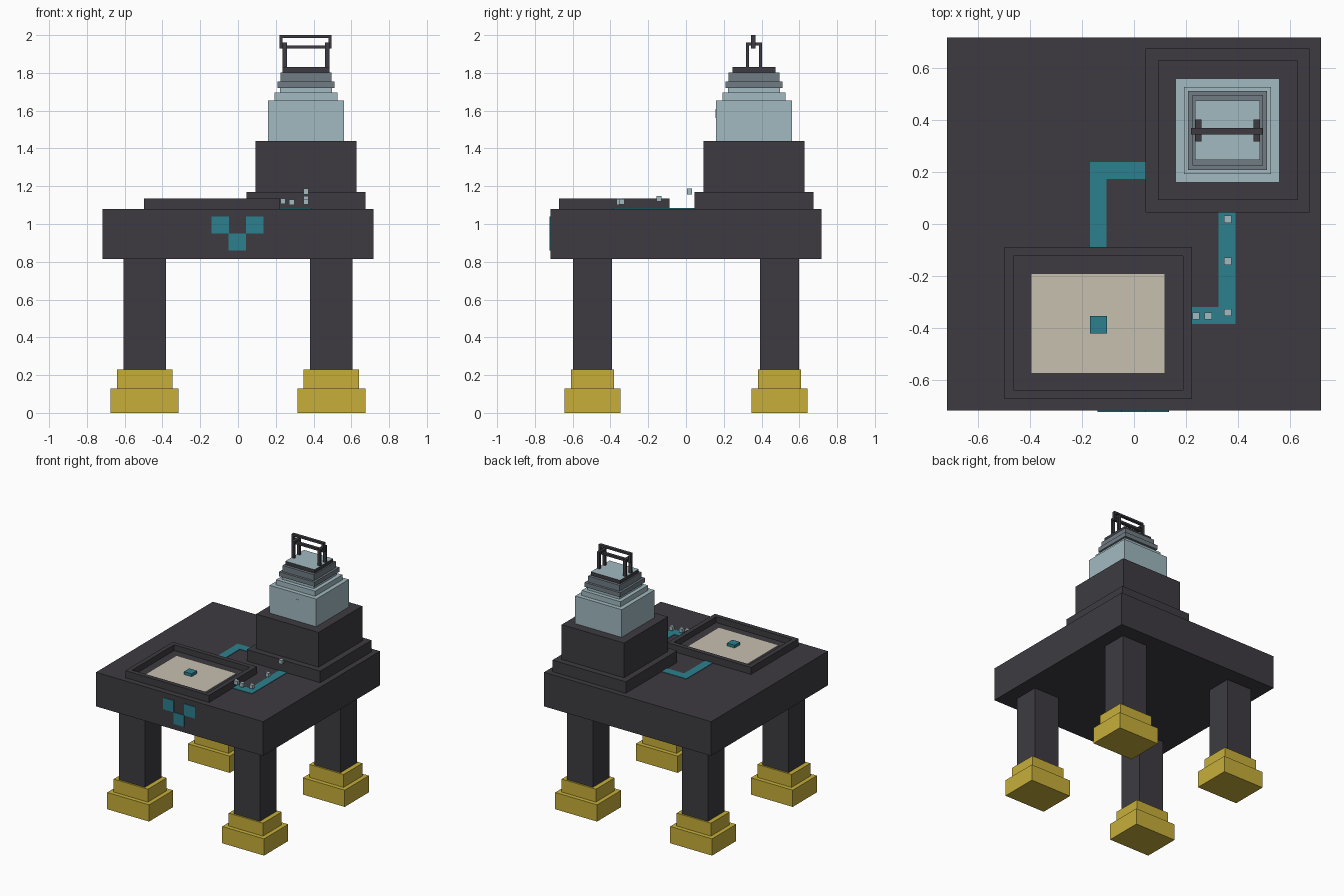
import bpy, bmesh
from mathutils import Vector

cube = bpy.data.objects.get("Cube")
if cube:
    bpy.data.objects.remove(cube, do_unlink=True)


def material(name, rgb):
    """Flat material from an sRGB triple (0-255)."""
    lin = [(c / 255 / 12.92) if c < 11 else ((c / 255 + 0.055) / 1.055) ** 2.4 for c in rgb]
    m = bpy.data.materials.new(name)
    m.use_nodes = True
    m.diffuse_color = (*lin, 1)
    m.node_tree.nodes["Principled BSDF"].inputs["Base Color"].default_value = (*lin, 1)
    return m


CHARCOAL = material("charcoal", (61, 59, 65))
TEAL = material("teal", (44, 128, 143))
PALE = material("pale_blue", (161, 186, 192))
SAND = material("sand", (198, 192, 175))
GOLD = material("gold", (199, 175, 58))
GREY = material("slate_grey", (112, 124, 132))


def finish(name, bm, *mats):
    bmesh.ops.recalc_face_normals(bm, faces=bm.faces)
    mesh = bpy.data.meshes.new(name)
    bm.to_mesh(mesh)
    bm.free()
    for m in mats:
        mesh.materials.append(m)
    obj = bpy.data.objects.new(name, mesh)
    bpy.context.collection.objects.link(obj)
    return obj


def add_box(bm, x, y, z):
    """Add a box given (min, max) along each axis."""
    lo, hi = Vector((x[0], y[0], z[0])), Vector((x[1], y[1], z[1]))
    verts = bmesh.ops.create_cube(bm, size=1)["verts"]
    bmesh.ops.scale(bm, vec=hi - lo, verts=verts)
    bmesh.ops.translate(bm, vec=(lo + hi) / 2, verts=verts)


def box(name, mat, x, y, z):
    bm = bmesh.new()
    add_box(bm, x, y, z)
    return finish(name, bm, mat)


def around(c, half):
    return (c - half, c + half)


def channel(name, points):
    """Flat bent strip lying on the table top."""
    bm = bmesh.new()
    face = bm.faces.new([bm.verts.new((x, y, 1.075)) for x, y in points])
    top = bmesh.ops.extrude_face_region(bm, geom=[face])["geom"]
    bmesh.ops.translate(bm, vec=(0, 0, 0.009),
                        verts=[v for v in top if isinstance(v, bmesh.types.BMVert)])
    return finish(name, bm, TEAL)


# Table slab
box("table_slab", CHARCOAL, (-0.718, 0.718), (-0.717, 0.717), (0.815, 1.08))

# Legs with stepped feet
for sx, side in ((-1, "right"), (1, "left")):
    for sy, end in ((-1, "front"), (1, "back")):
        cx, cy = sx * 0.494, sy * 0.495
        tag = f"{end}_{side}"
        box(f"{tag}_leg", CHARCOAL, around(cx, 0.112), around(cy, 0.102), (0.23, 0.815))
        box(f"{tag}_ankle", GOLD, around(cx, 0.147), around(cy, 0.115), (0.13, 0.23))
        box(f"{tag}_foot", GOLD, around(cx, 0.18), around(cy, 0.148), (0, 0.13))

# Stepped tower: name, material, half width, bottom, top
C = 0.36
for name, mat, half, z0, z1 in (
    ("tower_base", CHARCOAL, 0.315, 1.08, 1.17),
    ("tower_block", CHARCOAL, 0.268, 1.17, 1.44),
    ("tower_body", PALE, 0.2, 1.44, 1.655),
    ("tower_shoulder", PALE, 0.167, 1.655, 1.695),
    ("tower_neck", PALE, 0.137, 1.695, 1.72),
    ("tower_collar", GREY, 0.152, 1.72, 1.755),
    ("tower_cap", GREY, 0.135, 1.755, 1.802),
):
    box(name, mat, around(C, half), around(C, half), (z0, z1))
box("tower_latch", PALE, around(0.4, 0.008), (0.157, 0.165), (1.56, 1.61))

# Lid: dark sides with a pale top face
lid = box("tower_lid", CHARCOAL, around(C, 0.125), around(C, 0.114), (1.802, 1.83))
lid.data.materials.append(PALE)
for p in lid.data.polygons:
    p.material_index = int(p.normal.z > 0.5)

# Handle: two side arches carrying a rectangular grip frame
for sx, side in ((-1, "right"), (1, "left")):
    x = around(C + sx * 0.112, 0.012)
    bm = bmesh.new()
    for sy in (-1, 1):
        add_box(bm, x, around(C + sy * 0.034, 0.008), (1.83, 1.945))
    add_box(bm, x, around(C, 0.042), (1.945, 1.96))
    finish(f"{side}_handle_arch", bm, CHARCOAL)
bm = bmesh.new()
grip_y = around(C - 0.003, 0.012)
for z in ((1.985, 2.0), (1.928, 1.945)):
    add_box(bm, around(C - 0.003, 0.137), grip_y, z)
for sx in (-1, 1):
    add_box(bm, around(C - 0.003 + sx * 0.129, 0.008), grip_y, (1.945, 1.985))
finish("handle_grip", bm, CHARCOAL)

# Basin tray: inset the top and sink it
bm = bmesh.new()
add_box(bm, (-0.497, 0.223), (-0.673, -0.088), (1.08, 1.135))
bm.normal_update()
top = max(bm.faces, key=lambda f: f.calc_center_median().z)
bmesh.ops.inset_region(bm, faces=[top], thickness=0.049)
floor = bmesh.ops.extrude_discrete_faces(bm, faces=[top])["faces"][0]
bmesh.ops.translate(bm, vec=(0, 0, -0.045), verts=floor.verts)
finish("basin_tray", bm, CHARCOAL)
box("sand_bed", SAND, (-0.395, 0.12), (-0.575, -0.19), (1.088, 1.096))
box("basin_button", TEAL, around(-0.137, 0.033), around(-0.387, 0.033), (1.094, 1.118))

# Bent channels on the table top
channel("back_channel", [(-0.17, -0.09), (-0.105, -0.09), (-0.105, 0.173),
                         (0.05, 0.173), (0.05, 0.238), (-0.17, 0.238)])
channel("side_channel", [(0.22, -0.385), (0.39, -0.385), (0.39, 0.05),
                         (0.325, 0.05), (0.325, -0.32), (0.22, -0.32)])

# Small floating cubes along the side channel
for i, (x, y, z) in enumerate(((0.238, -0.354, 1.12), (0.285, -0.354, 1.115),
                               (0.36, -0.34, 1.117), (0.36, -0.143, 1.133),
                               (0.36, 0.018, 1.172))):
    box(f"droplet_{i + 1}", PALE, around(x, 0.014), around(y, 0.014), around(z, 0.015))

# Front emblem of three square plates
for name, x, z in (("right", -0.094, 0.995), ("middle", -0.003, 0.905), ("left", 0.088, 0.995)):
    box(f"{name}_front_plate", TEAL, around(x, 0.046), (-0.722, -0.715), around(z, 0.045))
